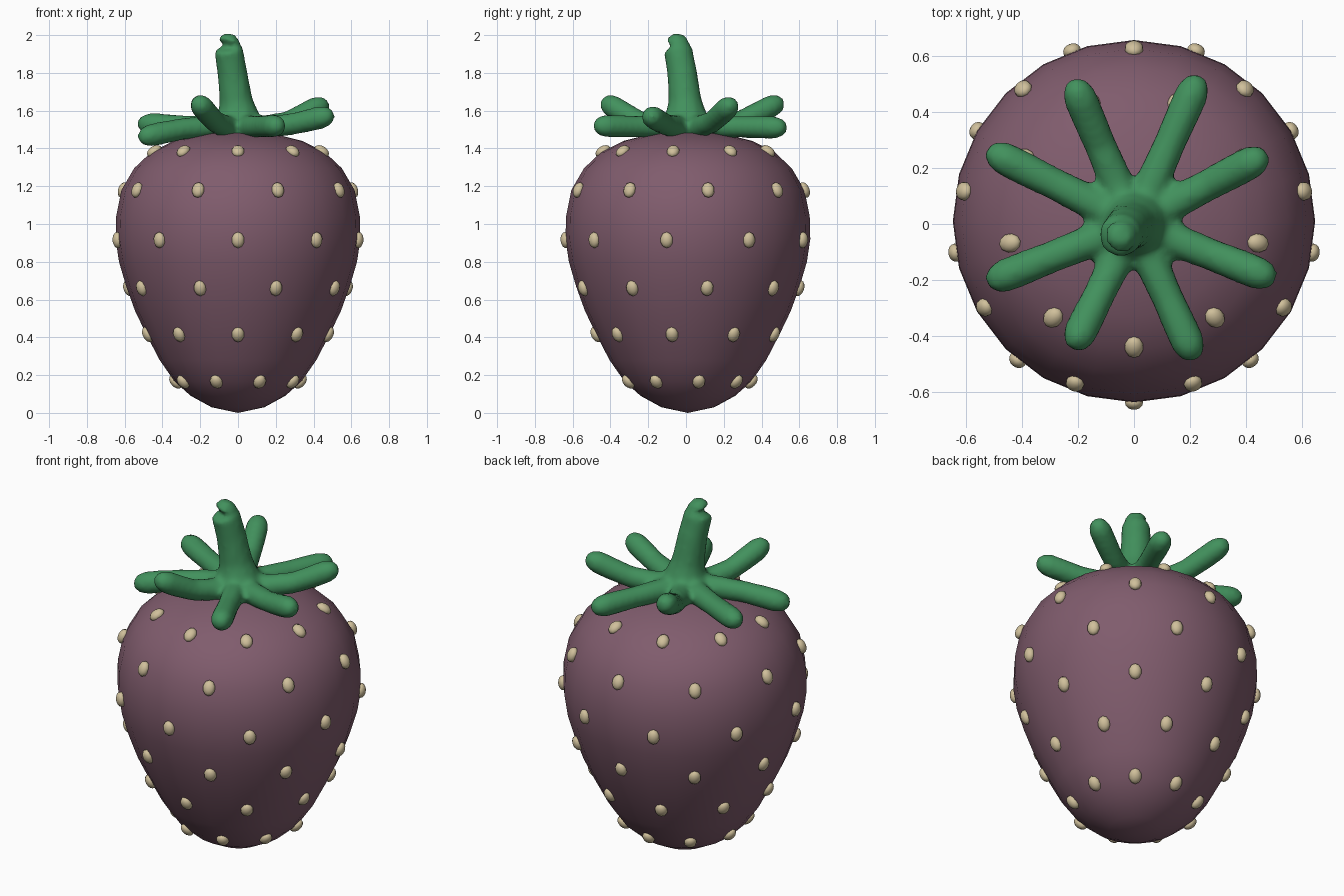
import bpy, bmesh, math
from mathutils import Vector, Matrix

if "Cube" in bpy.data.objects:
    bpy.data.objects.remove(bpy.data.objects["Cube"])


def material(name, rgb):
    m = bpy.data.materials.new(name)
    m.diffuse_color = (*rgb, 1)
    m.use_nodes = True
    m.node_tree.nodes["Principled BSDF"].inputs["Base Color"].default_value = m.diffuse_color
    return m


purple = material("berry purple", (0.216, 0.107, 0.153))
green = material("leaf green", (0.054, 0.283, 0.109))
cream = material("seed cream", (0.63, 0.527, 0.328))


def make_object(name, bm, mat):
    bmesh.ops.recalc_face_normals(bm, faces=bm.faces[:])
    for f in bm.faces:
        f.smooth = True
    me = bpy.data.meshes.new(name)
    bm.to_mesh(me)
    bm.free()
    me.materials.append(mat)
    ob = bpy.data.objects.new(name, me)
    bpy.context.collection.objects.link(ob)
    return ob


def tube(bm, path, sides=12):
    """Closed tube through (x, y, z, radius) points."""
    pts = [Vector(p[:3]) for p in path]
    rings = []
    for i, p in enumerate(pts):
        d = pts[min(i + 1, len(pts) - 1)] - pts[max(i - 1, 0)]
        rot = d.to_track_quat('Z', 'Y')
        ring = []
        for k in range(sides):
            a = 2 * math.pi * k / sides
            ring.append(bm.verts.new(p + rot @ Vector((math.cos(a), math.sin(a), 0)) * path[i][3]))
        rings.append(ring)
    for a, b in zip(rings, rings[1:]):
        for k in range(sides):
            n = (k + 1) % sides
            bm.faces.new((a[k], a[n], b[n], b[k]))
    bm.faces.new(rings[0][::-1])
    bm.faces.new(rings[-1])


# Berry body: lathed profile (radius, height), 24 sides
CY = 0.01
profile = [(0, 0), (0.14, 0.03), (0.25, 0.09), (0.335, 0.165), (0.415, 0.28), (0.485, 0.415),
           (0.545, 0.54), (0.592, 0.67), (0.63, 0.80), (0.648, 0.92), (0.645, 1.04),
           (0.617, 1.18), (0.55, 1.295), (0.46, 1.38), (0.34, 1.44), (0.18, 1.48), (0, 1.495)]
bm = bmesh.new()
vs = [bm.verts.new((0, r + 0.0, z)) for r, z in profile]
es = [bm.edges.new(e) for e in zip(vs, vs[1:])]
bmesh.ops.spin(bm, geom=vs + es, cent=(0, 0, 0), axis=(0, 0, 1), angle=2 * math.pi, steps=24)
bmesh.ops.remove_doubles(bm, verts=bm.verts[:], dist=0.001)
bmesh.ops.translate(bm, verts=bm.verts[:], vec=(0, CY, 0))
make_object("berry_body", bm, purple)


# Seeds: six staggered rows of nine, lying on the surface
def radius_at(z):
    for (r0, z0), (r1, z1) in zip(profile, profile[1:]):
        if z0 <= z <= z1:
            return r0 + (r1 - r0) * (z - z0) / (z1 - z0)


bm = bmesh.new()
for row, z in enumerate((1.385, 1.18, 0.915, 0.66, 0.415, 0.165)):
    r = radius_at(z)
    slope = (radius_at(z + 0.05) - radius_at(z - 0.05)) / 0.1
    for k in range(9):
        a = math.radians(-90 + 40 * k + 20 * (row % 2))
        out = Vector((math.cos(a), math.sin(a), 0))
        up = (out * slope + Vector((0, 0, 1))).normalized()
        side = Vector((-math.sin(a), math.cos(a), 0))
        normal = side.cross(up)
        m = Matrix((side, up, normal)).transposed().to_4x4()
        m.translation = out * r + Vector((0, CY, z))
        m = m @ Matrix.Diagonal((0.034, 0.043, 0.027, 1))
        bmesh.ops.create_uvsphere(bm, u_segments=10, v_segments=8, radius=1, matrix=m)
make_object("seeds", bm, cream)

# Stem and eight-leaved cap, fused into one smooth surface
bm = bmesh.new()
tube(bm, [(0, 0, 1.455, 0.15), (0, 0, 1.52, 0.155), (0, 0, 1.575, 0.115), (-0.01, -0.005, 1.65, 0.09),
          (-0.03, -0.02, 1.8, 0.081), (-0.05, -0.043, 1.925, 0.078), (-0.05, -0.045, 1.965, 0.067),
          (-0.04, -0.035, 2.003, 0.035)])
leaf_tips = [(-0.22, 0.515, 1.645), (0.235, 0.53, 1.51), (0.475, 0.25, 1.635), (0.505, -0.2, 1.575),
             (0.22, -0.485, 1.52), (-0.22, -0.445, 1.645), (-0.525, -0.21, 1.46), (-0.525, 0.265, 1.53)]
shape = [(0.0, 0.0, 0.065), (0.3, 0.0, 0.062), (0.55, 0.2, 0.058), (0.75, 0.57, 0.061),
         (0.88, 0.84, 0.061), (0.95, 0.95, 0.05), (1.0, 1.0, 0.025)]
for x, y, z in leaf_tips:
    tube(bm, [(x * t, y * t, 1.515 + (z - 1.515) * h, r) for t, h, r in shape])
cap = make_object("stem_and_leaves", bm, green)
fuse = cap.modifiers.new("fuse", 'REMESH')
fuse.mode = 'VOXEL'
fuse.voxel_size = 0.016
fuse.use_smooth_shade = True
soft = cap.modifiers.new("soften", 'SMOOTH')
soft.factor = 0.5
soft.iterations = 6
